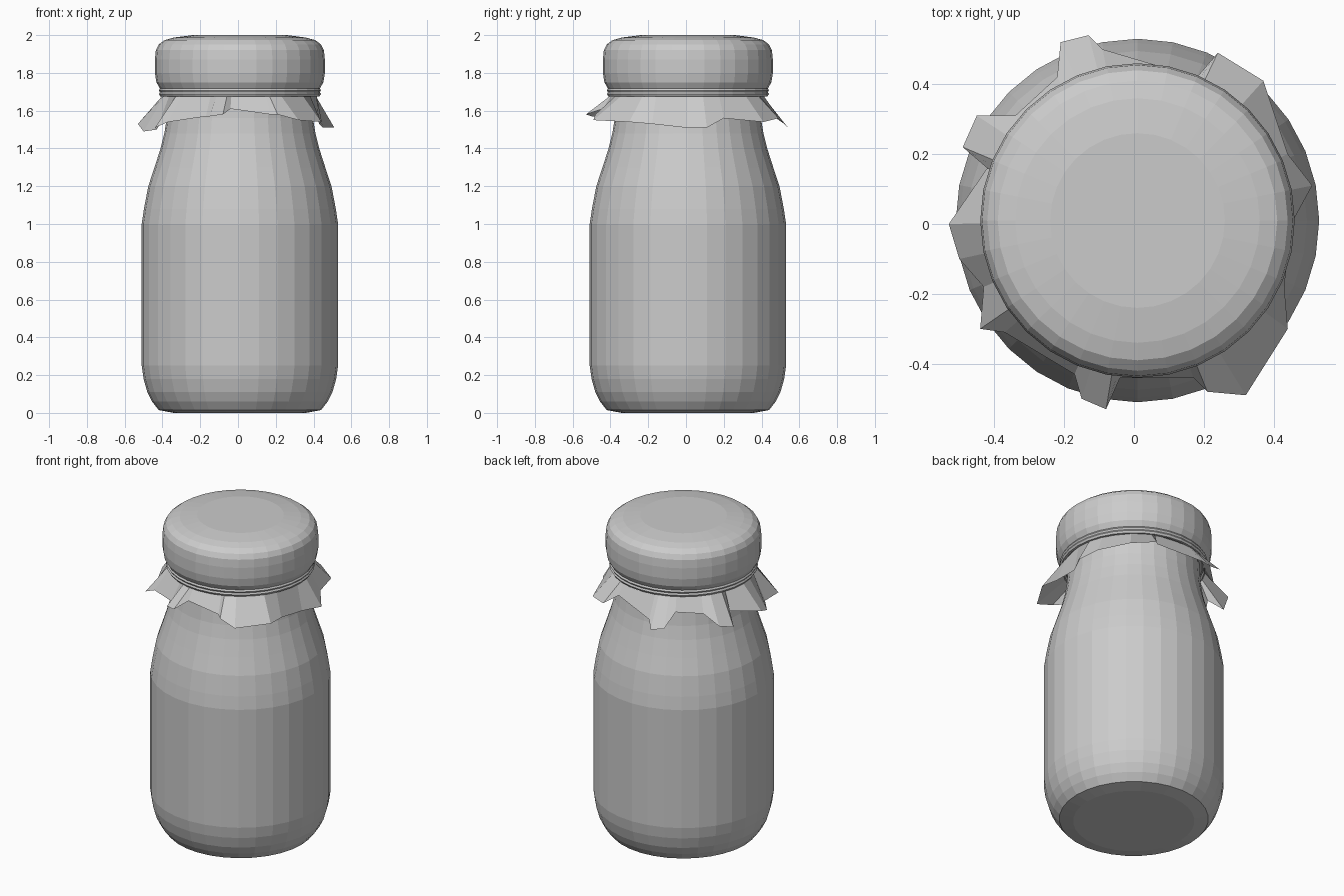
import bpy
import bmesh
from math import cos, sin, tau
from mathutils import Vector

if "Cube" in bpy.data.objects:
    bpy.data.objects.remove(bpy.data.objects["Cube"], do_unlink=True)

grey = bpy.data.materials.new("plain grey")
grey.use_nodes = True
grey.diffuse_color = (0.6, 0.6, 0.6, 1)
grey.node_tree.nodes["Principled BSDF"].inputs["Base Color"].default_value = grey.diffuse_color

CENTRE = Vector((0.01, 0.01, 0))
SEGMENTS = 32


def finish(bm, name):
    mesh = bpy.data.meshes.new(name)
    bm.to_mesh(mesh)
    bm.free()
    mesh.materials.append(grey)
    obj = bpy.data.objects.new(name, mesh)
    bpy.context.collection.objects.link(obj)
    return obj


def bridge(bm, lower, upper):
    """Join two closed rings of vertices with quads."""
    count = len(lower)
    for i in range(count):
        j = (i + 1) % count
        bm.faces.new((lower[i], lower[j], upper[j], upper[i]))


def lathe(name, profile):
    """Spin a (radius, height) profile, listed bottom to top, and cap both ends."""
    bm = bmesh.new()
    rings = []
    for radius, height in profile:
        rings.append([
            bm.verts.new(CENTRE + Vector((radius * cos(tau * i / SEGMENTS),
                                          radius * sin(tau * i / SEGMENTS), height)))
            for i in range(SEGMENTS)])
    for lower, upper in zip(rings, rings[1:]):
        bridge(bm, lower, upper)
    bm.faces.new(list(reversed(rings[0])))
    bm.faces.new(rings[-1])
    return finish(bm, name)


# Jar: rounded foot, straight wall, sloping shoulder and neck
lathe("jar_body", [
    (0.35, 0), (0.43, 0.015), (0.465, 0.06), (0.49, 0.11), (0.51, 0.18),
    (0.52, 0.25), (0.52, 1), (0.508, 1.08), (0.485, 1.2), (0.452, 1.3),
    (0.42, 1.4), (0.4, 1.48), (0.387, 1.56), (0.38, 1.7)])

# Cloth-covered lid with a pillowy rim
lathe("lid", [
    (0.395, 1.69), (0.425, 1.72), (0.442, 1.75), (0.45, 1.8), (0.45, 1.87),
    (0.445, 1.92), (0.43, 1.95), (0.4, 1.973), (0.35, 1.987), (0.25, 2)])

# Two cords tied under the lid
for name, height in (("lower_cord", 1.688), ("upper_cord", 1.708)):
    bpy.ops.mesh.primitive_torus_add(
        major_segments=SEGMENTS, minor_segments=6, major_radius=0.415,
        minor_radius=0.014, location=CENTRE + Vector((0, 0, height)))
    cord = bpy.context.object
    cord.name = name
    cord.data.materials.append(grey)

# Cloth frill: an uneven pleated hem hanging from a round gathered edge
hem = [
    (0.51, 0.11, 1.51), (0.44, 0.2, 1.56), (0.37, 0.41, 1.54), (0.24, 0.49, 1.56),
    (0.18, 0.42, 1.6), (-0.09, 0.5, 1.55), (-0.13, 0.54, 1.51), (-0.21, 0.52, 1.53),
    (-0.22, 0.42, 1.6), (-0.34, 0.31, 1.58), (-0.45, 0.31, 1.53), (-0.49, 0.22, 1.5),
    (-0.42, 0.16, 1.56), (-0.53, 0, 1.53), (-0.5, -0.1, 1.49), (-0.43, -0.18, 1.5),
    (-0.44, -0.3, 1.51), (-0.37, -0.31, 1.54), (-0.17, -0.43, 1.57),
    (-0.15, -0.5, 1.57), (-0.08, -0.53, 1.58), (-0.04, -0.44, 1.61),
    (0.17, -0.44, 1.58), (0.21, -0.48, 1.58), (0.32, -0.49, 1.55),
    (0.44, -0.3, 1.54), (0.43, -0.18, 1.53), (0.45, 0, 1.51)]
bm = bmesh.new()
lower = [bm.verts.new(point) for point in hem]
upper = []
for point in hem:
    outward = (Vector(point) - CENTRE).to_2d().normalized()
    upper.append(bm.verts.new(CENTRE + Vector((*(outward * 0.405), 1.685))))
bridge(bm, lower, upper)
finish(bm, "cloth_frill")
